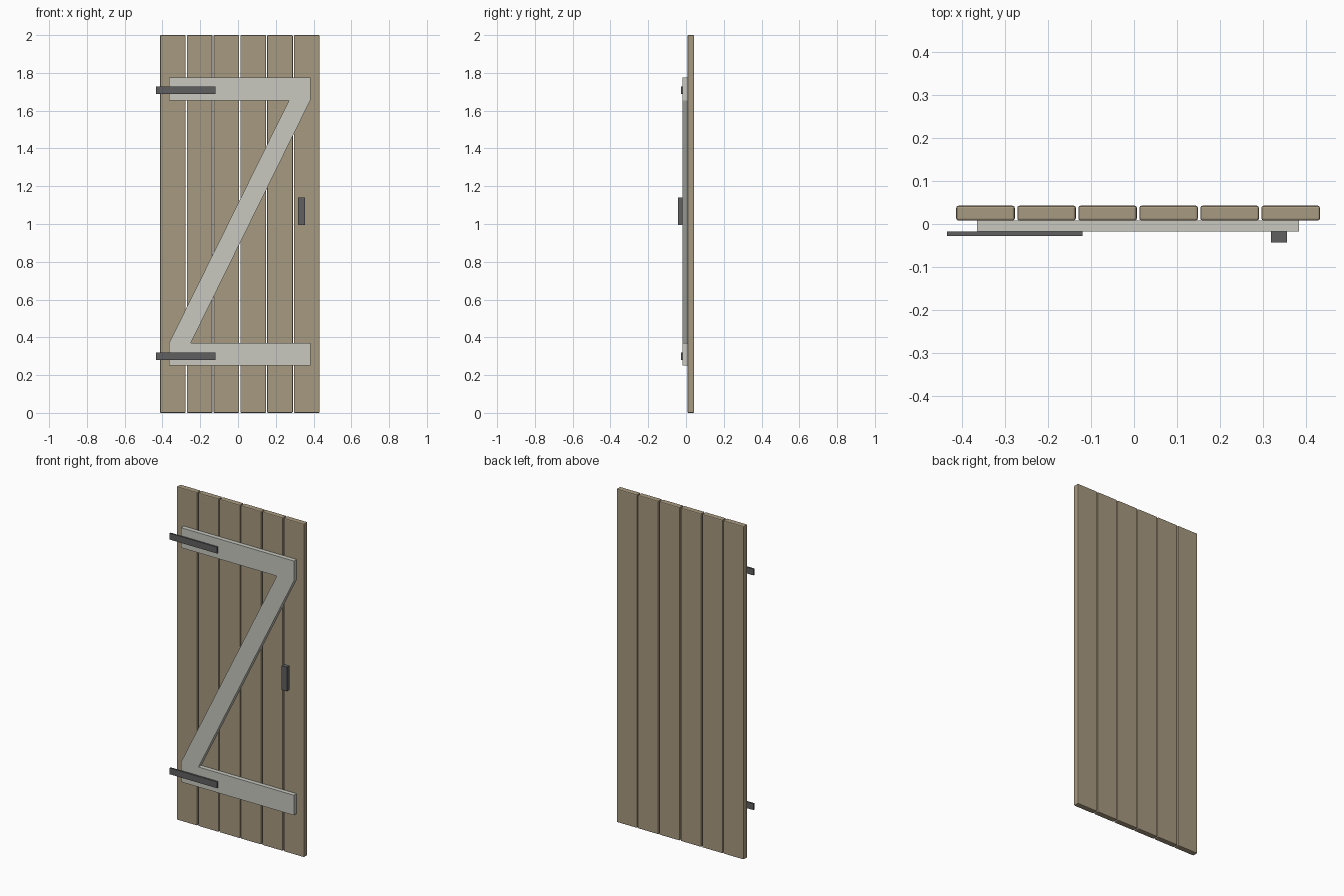
import bpy
import bmesh

old = bpy.data.objects.get("Cube")
if old:
    bpy.data.objects.remove(old, do_unlink=True)


def make_material(name, rgb):
    mat = bpy.data.materials.new(name)
    mat.use_nodes = True
    colour = (*rgb, 1.0)
    mat.diffuse_color = colour
    mat.node_tree.nodes["Principled BSDF"].inputs["Base Color"].default_value = colour
    return mat


wood = make_material("tan wood", (0.39, 0.32, 0.215))
paint = make_material("pale grey wood", (0.58, 0.58, 0.53))
iron = make_material("dark iron", (0.115, 0.115, 0.12))


def prism(name, outline, y_front, y_back, mat, bevel=0.0):
    """Extrude an x-z outline (counter-clockwise from the front) along y."""
    bm = bmesh.new()
    face = bm.faces.new([bm.verts.new((x, y_front, z)) for x, z in outline])
    grown = bmesh.ops.extrude_face_region(bm, geom=[face], use_keep_orig=True)
    for v in grown["geom"]:
        if isinstance(v, bmesh.types.BMVert):
            v.co.y = y_back
    bmesh.ops.recalc_face_normals(bm, faces=bm.faces)
    mesh = bpy.data.meshes.new(name)
    bm.to_mesh(mesh)
    bm.free()
    mesh.materials.append(mat)
    obj = bpy.data.objects.new(name, mesh)
    bpy.context.collection.objects.link(obj)
    if bevel:
        mod = obj.modifiers.new("rounded edges", 'BEVEL')
        mod.width = bevel
        mod.segments = 2
    return obj


def block(name, x0, x1, y0, y1, z0, z1, mat, bevel=0.0):
    return prism(name, [(x0, z0), (x1, z0), (x1, z1), (x0, z1)], y0, y1, mat, bevel)


# Vertical planks with narrow gaps
LEFT, PITCH, WIDTH = -0.413, 0.1418, 0.136
FACE, BACK = 0.008, 0.0425
for i in range(6):
    x = LEFT + i * PITCH
    block(f"plank_{i + 1}", x, x + WIDTH, FACE, BACK, 0.0, 2.0, wood, 0.005)

# Z-shaped brace: two ledges joined by a diagonal
X0, X1 = -0.365, 0.383
BRACE_FRONT = -0.018
prism("z_brace", [
    (X0, 0.25), (X1, 0.25), (X1, 0.37), (-0.25, 0.37), (X1, 1.655),
    (X1, 1.775), (X0, 1.775), (X0, 1.655), (0.27, 1.655), (X0, 0.37),
], BRACE_FRONT, FACE, paint)

# Strap hinges on the ledges
for name, z in (("lower_hinge", 0.30), ("upper_hinge", 1.708)):
    block(name, -0.434, -0.12, -0.0275, BRACE_FRONT, z - 0.019, z + 0.019, iron)

# Handle
block("handle", 0.318, 0.356, -0.0425, BRACE_FRONT, 0.995, 1.14, iron)
